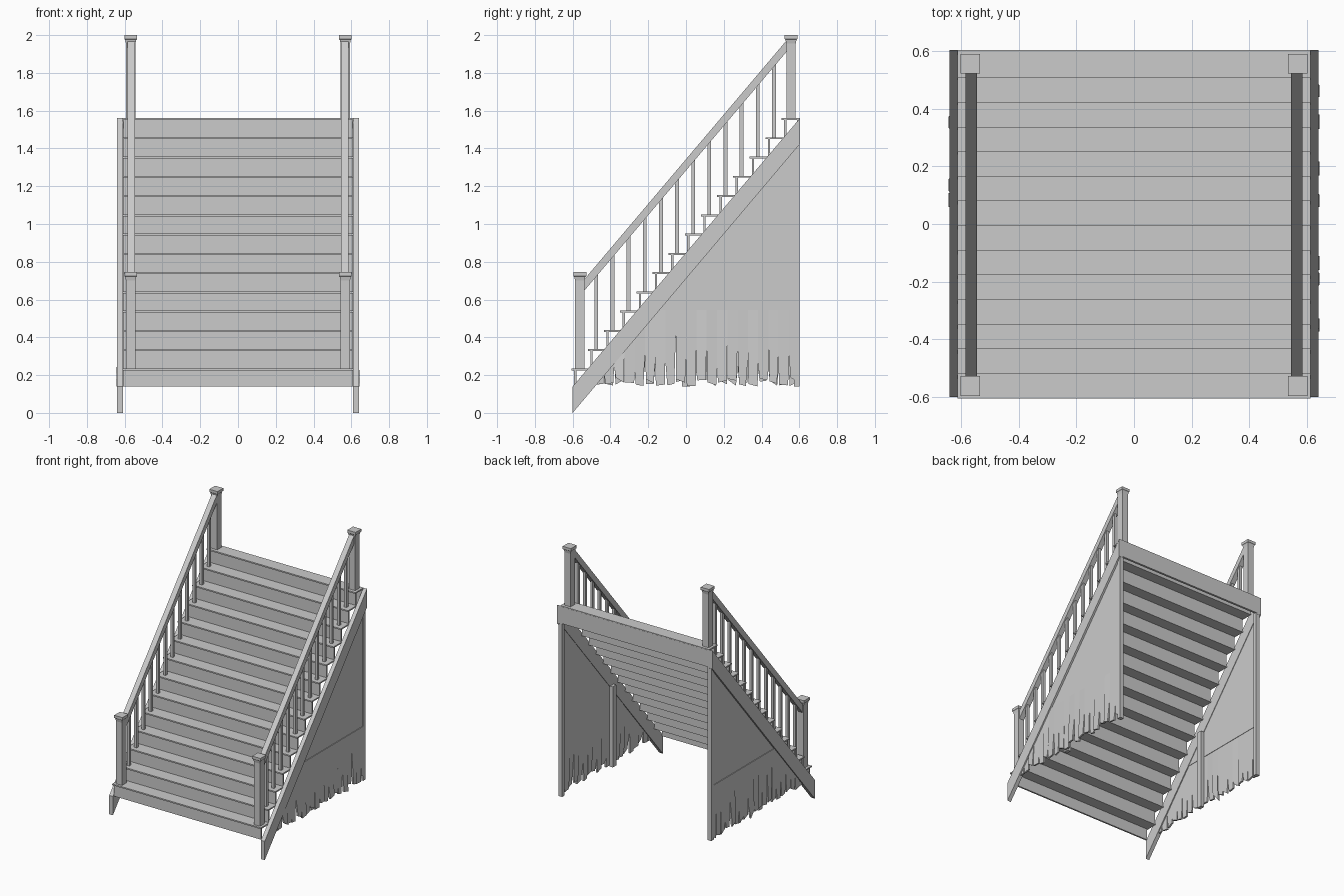
import bpy, bmesh, random

if "Cube" in bpy.data.objects:
    bpy.data.objects.remove(bpy.data.objects["Cube"])

random.seed(7)
RUN, RISE, N = 0.0855, 0.102, 14
Y0, Z0 = -0.605, 0.235            # nosing and height of first tread
SLOPE = 1.42 / 1.2


def low(y):                       # underside of stringer
    return (y + 0.6) * SLOPE


def add(name, bm, mirror=False):
    bmesh.ops.recalc_face_normals(bm, faces=bm.faces)
    me = bpy.data.meshes.new(name)
    bm.to_mesh(me)
    bm.free()
    ob = bpy.data.objects.new(name, me)
    bpy.context.collection.objects.link(ob)
    if mirror:
        ob.modifiers.new("mirror", 'MIRROR').use_axis[0] = True
    return ob


def prism(bm, pts, x0, x1, lean=None):
    """Extrude a (y, z) outline along x; lean shifts x per point."""
    lean = lean or [0] * len(pts)
    a = [bm.verts.new((x0 + l, y, z)) for (y, z), l in zip(pts, lean)]
    b = [bm.verts.new((x1 + l, y, z)) for (y, z), l in zip(pts, lean)]
    bm.faces.new(a)
    bm.faces.new(b[::-1])
    n = len(pts)
    for i in range(n):
        j = (i + 1) % n
        bm.faces.new((a[i], b[i], b[j], a[j]))


def box(bm, x0, x1, y0, y1, z0, z1):
    prism(bm, [(y0, z0), (y1, z0), (y1, z1), (y0, z1)], x0, x1)


# treads and risers
treads, risers = bmesh.new(), bmesh.new()
for i in range(N):
    y, z = Y0 + RUN * i, Z0 + RISE * i
    back = 0.603 if i == N - 1 else y + RUN + 0.025
    box(treads, -0.612, 0.612, y, back, z - 0.01, z)
    box(risers, -0.605, 0.605, y + 0.013, y + 0.025, z - RISE + (0.007 if i == 0 else -0.005), z - 0.009)
add("treads", treads)
add("risers", risers)

# header board at the top rear
bm = bmesh.new()
box(bm, -0.612, 0.612, 0.588, 0.604, 1.43, 1.555)
add("header_board", bm)

# sloping side stringers
bm = bmesh.new()
prism(bm, [(-0.6, 0), (0.603, low(0.603)), (0.603, 1.56), (-0.6, 0.14)], 0.61, 0.64)
add("stringers", bm, True)

# upper triangular side panels
bm = bmesh.new()
prism(bm, [(0.54 / SLOPE - 0.61, 0.54), (0.6, 0.54), (0.6, low(0.6) + 0.03)], 0.614, 0.625)
add("side_panels", bm, True)

# support posts behind the panels
bm = bmesh.new()
box(bm, 0.598, 0.63, 0.572, 0.602, 0.14, 1.45)
box(bm, 0.588, 0.615, -0.02, 0.02, 0.14, 0.74)
add("support_posts", bm, True)

# broken lower planks, different on each side
for side, name in ((1, "broken_planks_right"), (-1, "broken_planks_left")):
    bm = bmesh.new()
    count, start = 20, -0.49
    w = (0.6 - start) / count
    for i in range(count):
        a, b = start + w * i, start + w * (i + 1)
        ta, tb = min(0.545, max(0.15, low(a) + 0.03)), min(0.545, low(b) + 0.03)
        g1, g2 = random.uniform(0.0, 0.011), random.uniform(0.0, 0.011)
        s1 = min(ta - 0.005, random.uniform(0.2, 0.42))
        s2 = min(tb - 0.005, random.uniform(0.2, 0.42))
        e1, e2 = random.uniform(0.14, 0.19), random.uniform(0.14, 0.175)
        e1, e2 = min(e1, s1 - 0.005), min(e2, s2 - 0.005)
        d = random.choice((0, 0, 0.004, 0.014)) * side
        pts = [(a, ta), (a, s1), (a + g1, e1), (b - g2, e2), (b, s2), (b, tb)]
        prism(bm, pts, side * 0.617, side * 0.63, [0, 0, d, d, 0, 0])
        # narrow crack strips
    add(name, bm)

# newel posts with flared caps
bm = bmesh.new()
cx = 0.568
for cy, z0, z1 in ((-0.562, 0.235, 0.745), (0.556, 1.555, 2.0)):
    box(bm, cx - 0.025, cx + 0.025, cy - 0.025, cy + 0.025, z0, z1 - 0.02)
    rings = []
    for h, z in ((0.025, z1 - 0.045), (0.029, z1 - 0.025), (0.034, z1 - 0.02), (0.034, z1)):
        rings.append([bm.verts.new((cx + sx * h, cy + sy * h, z))
                      for sx, sy in ((-1, -1), (1, -1), (1, 1), (-1, 1))])
    bm.faces.new(rings[0])
    bm.faces.new(rings[-1])
    for lo, hi in zip(rings, rings[1:]):
        for k in range(4):
            bm.faces.new((lo[k], lo[(k + 1) % 4], hi[(k + 1) % 4], hi[k]))
add("newel_posts", bm, True)

# sloping handrails
bm = bmesh.new()
prism(bm, [(-0.54, 0.645), (0.535, 1.915), (0.535, 1.975), (-0.54, 0.705)], 0.545, 0.585)
add("handrails", bm, True)

# balusters, one per tread
bm = bmesh.new()
for i in range(12):
    y, z = -0.475 + RUN * i, Z0 + RISE * (i + 1)
    rail = 0.675 + (y + 0.54) * 1.27 / 1.075
    box(bm, 0.555, 0.575, y - 0.01, y + 0.01, z - 0.005, rail)
add("balusters", bm, True)
